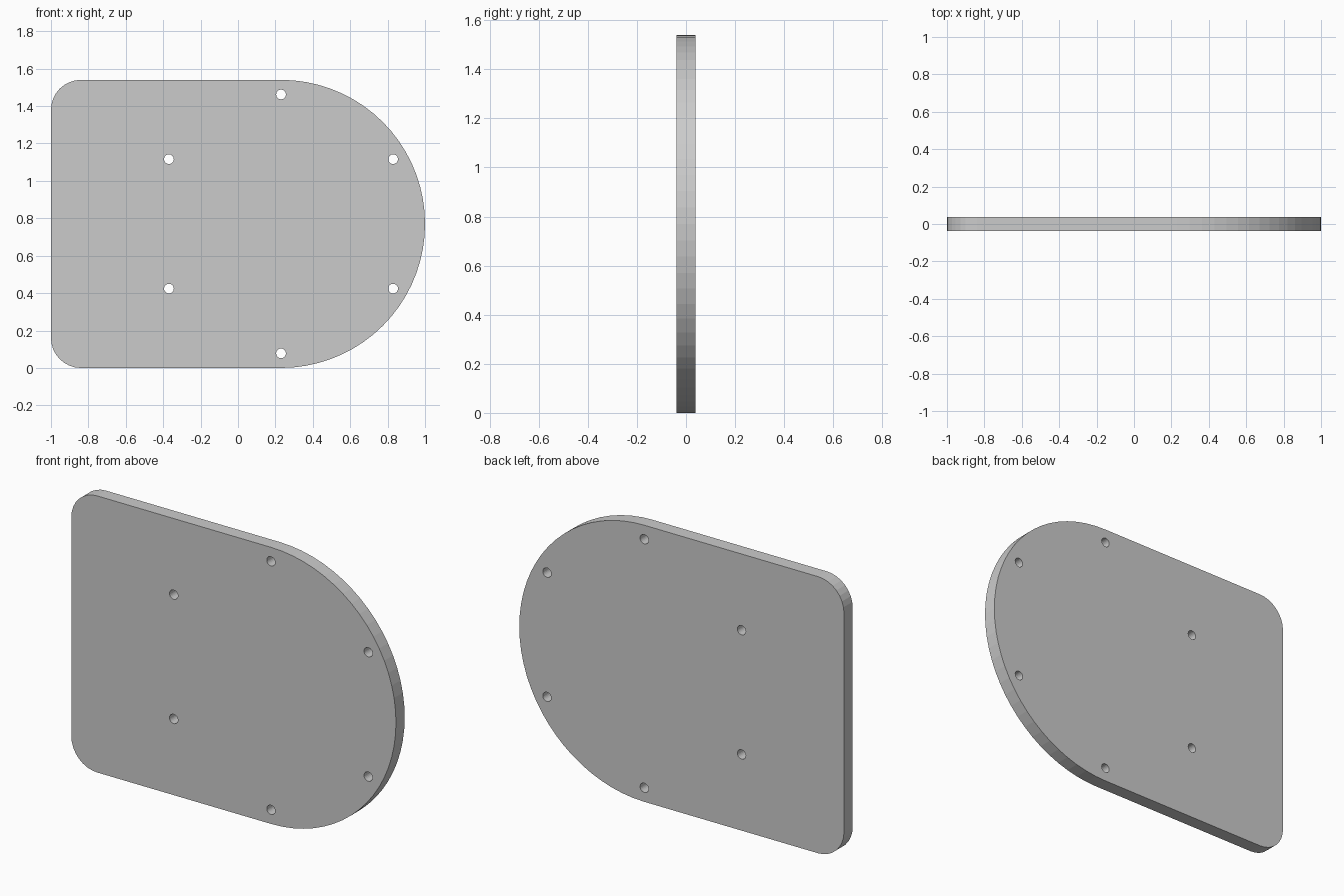
import bpy, bmesh
from math import cos, sin, radians

if "Cube" in bpy.data.objects:
    bpy.data.objects.remove(bpy.data.objects["Cube"])

R = 0.77            # radius of the round end, half the plate height
CX, CZ = 0.23, R    # centre of the round end and of the bolt circle
CORNER = 0.16
HALF_T = 0.0385


def arc(cx, cz, r, a0, a1, n):
    angles = [radians(a0 + (a1 - a0) * i / n) for i in range(n + 1)]
    return [(cx + r * cos(a), cz + r * sin(a)) for a in angles]


def add_loop(curve, pts):
    s = curve.splines.new('POLY')
    s.points.add(len(pts) - 1)
    for p, (x, z) in zip(s.points, pts):
        p.co = (x, z, 0, 1)
    s.use_cyclic_u = True
    s.use_smooth = False


curve = bpy.data.curves.new("plate_profile", 'CURVE')
curve.dimensions = '2D'
curve.fill_mode = 'BOTH'
curve.extrude = HALF_T

# Outline: round right end, two rounded left corners
add_loop(curve, arc(CX, CZ, R, -90, 90, 36)
         + arc(-1 + CORNER, 2 * R - CORNER, CORNER, 90, 180, 8)
         + arc(-1 + CORNER, CORNER, CORNER, 180, 270, 8))

# Six bolt holes evenly spaced on a circle
for hx, hz in arc(CX, CZ, 0.692, 30, 330, 5):
    add_loop(curve, arc(hx, hz, 0.026, 0, 345, 23))

# Turn the filled profile into an upright mesh plate
tmp = bpy.data.objects.new("plate_profile", curve)
bpy.context.collection.objects.link(tmp)
bpy.context.view_layer.update()
mesh = bpy.data.meshes.new_from_object(
    tmp.evaluated_get(bpy.context.evaluated_depsgraph_get()))
bpy.data.objects.remove(tmp)

bm = bmesh.new()
bm.from_mesh(mesh)
bmesh.ops.remove_doubles(bm, verts=bm.verts, dist=1e-5)
for v in bm.verts:
    x, y, z = v.co
    v.co = (x, -z, y)
bmesh.ops.recalc_face_normals(bm, faces=bm.faces)
for f in bm.faces:
    f.smooth = False
bm.to_mesh(mesh)
bm.free()

plate = bpy.data.objects.new("mounting_plate", mesh)
bpy.context.collection.objects.link(plate)
